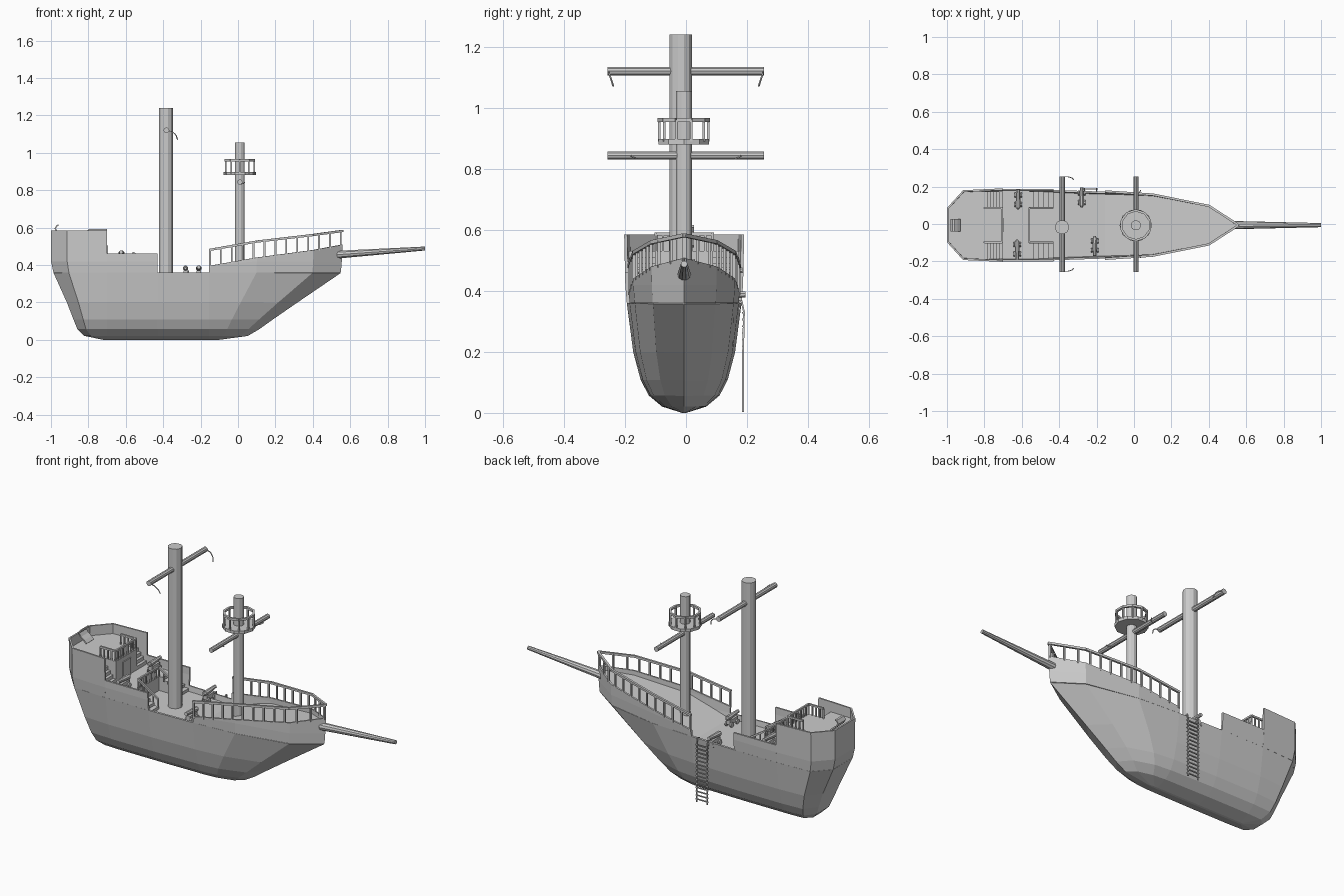
import bpy, bmesh, math
from mathutils import Vector, Matrix

if "Cube" in bpy.data.objects:
    bpy.data.objects.remove(bpy.data.objects["Cube"])

YC = -0.006  # hull centre line
# hull waterlines: z, stern x, bow x, half width
LEVELS = [(.005, -.72, -.1, .006), (.025, -.82, .05, .07), (.06, -.855, .11, .112), (.11, -.875, .18, .138),
          (.2, -.91, .31, .162), (.36, -.982, .545, .183), (.42, -.995, .55, .188), (.6, -.995, .56, .192)]
# hull stations: x, share of half width
STATIONS = [(-1, .47), (-.915, .95), (-.7, 1), (-.43, 1), (-.155, .95), (.1, .86), (.4, .54), (.55, 0)]


def interp(x, table, k=1):
    if x <= table[0][0]:
        return table[0][k]
    for a, b in zip(table, table[1:]):
        if x <= b[0]:
            return a[k] + (b[k] - a[k]) * (x - a[0]) / (b[0] - a[0])
    return table[-1][k]


def station_x(i, z):
    x = STATIONS[i][0]
    if x < -.7:
        return -.7 + (x + .7) / -.3 * (interp(z, LEVELS, 1) + .7)
    if x > -.155:
        return -.155 + (x + .155) / .705 * (interp(z, LEVELS, 2) + .155)
    return x


def hull_pt(i, side, z):
    return Vector((station_x(i, z), YC + side * STATIONS[i][1] * interp(z, LEVELS, 3), z))


def half(x, z):
    return interp(x, [(station_x(i, z), s[1]) for i, s in enumerate(STATIONS)]) * interp(z, LEVELS, 3)


def finish(name, bm, solid=0):
    bmesh.ops.recalc_face_normals(bm, faces=bm.faces)
    me = bpy.data.meshes.new(name)
    bm.to_mesh(me)
    bm.free()
    ob = bpy.data.objects.new(name, me)
    bpy.context.collection.objects.link(ob)
    if solid:
        m = ob.modifiers.new("thickness", 'SOLIDIFY')
        m.thickness, m.offset = solid, 0
    return ob


def rod(bm, a, b, r1, r2=None, n=4):
    a, b = Vector(a), Vector(b)
    d = b - a
    rot = d.to_track_quat('Z', 'Y').to_matrix().to_4x4() @ Matrix.Rotation(math.pi / n, 4, 'Z')
    bmesh.ops.create_cone(bm, cap_ends=True, segments=n, radius1=r1, radius2=r1 if r2 is None else r2,
                          depth=d.length, matrix=Matrix.Translation((a + b) / 2) @ rot)


def path(bm, pts, r, n=4):
    for a, b in zip(pts, pts[1:]):
        rod(bm, a, b, r, n=n)


def box(bm, x0, x1, y0, y1, z0, z1):
    m = Matrix.Translation(((x0 + x1) / 2, (y0 + y1) / 2, (z0 + z1) / 2)) @ Matrix.Diagonal((x1 - x0, y1 - y0, z1 - z0, 1))
    bmesh.ops.create_cube(bm, size=1, matrix=m)


def skin(bm, rows, closed=False):
    vs = [[bm.verts.new(p) for p in row] for row in rows]
    n = len(rows[0])
    for a, b in zip(vs, vs[1:]):
        for j in range(n if closed else n - 1):
            k = (j + 1) % n
            bm.faces.new((a[j], a[k], b[k], b[j]))
    return vs


# hull shell
loop = [(i, 1) for i in range(8)] + [(i, -1) for i in range(6, -1, -1)]
bm = bmesh.new()
rows = skin(bm, [[hull_pt(i, s, l[0]) for i, s in loop] for l in LEVELS[:6]], True)
bm.faces.new(rows[0])
finish("hull", bm, .01)

# raised bulwarks: stern castle, quarterdeck sides, bow
SHEER = [(-.155, .395), (.1, .44), (.4, .48), (.56, .51)]
stern = [(2, 1), (1, 1), (0, 1), (0, -1), (1, -1), (2, -1)]
bow = [(i, 1) for i in range(4, 8)] + [(i, -1) for i in (6, 5, 4)]
for name, ids, top in (("stern_bulwark", stern, .585), ("quarter_bulwark_left", [(2, 1), (3, 1)], .46),
                       ("quarter_bulwark_right", [(2, -1), (3, -1)], .46), ("bow_bulwark", bow, None)):
    bm = bmesh.new()
    tops = [top or interp(STATIONS[i][0], SHEER) for i, s in ids]
    skin(bm, [[hull_pt(i, s, .36) for i, s in ids],
              [hull_pt(i, s, min(.42, t)) for (i, s), t in zip(ids, tops)],
              [hull_pt(i, s, t + .0001) for (i, s), t in zip(ids, tops)]])
    finish(name, bm, .01)

# stepped deck, rising toward the bow
bm = bmesh.new()
DECK = [(-.99, .53), (-.915, .53), (-.8, .53), (-.8, .41), (-.56, .41), (-.56, .33),
        (-.155, .33), (.1, .41), (.4, .455), (.545, .485)]
skin(bm, [[(x, YC + s * half(x, z), z) for x, z in DECK] for s in (1, -1)])
finish("deck", bm)

# stern cabin with door
bm = bmesh.new()
box(bm, -.8, -.7, YC - .095, YC + .095, .41, .53)
finish("cabin", bm)
bm = bmesh.new()
box(bm, -.702, -.694, YC - .035, YC + .035, .41, .505)
finish("cabin_door", bm)

# stairs on both sides
for name, x0, x1, z0, z1, n in (("poop_stairs", -.7, -.8, .41, .53, 6), ("quarter_stairs", -.43, -.56, .33, .41, 5)):
    bm = bmesh.new()
    for s in (1, -1):
        for k in range(n):
            a, b = x0 + (x1 - x0) * k / n, x1
            y = sorted((YC + s * .095, YC + s * .18))
            box(bm, b, a, y[0], y[1], z0 + (z1 - z0) * k / n, z0 + (z1 - z0) * (k + 1) / n)
    finish(name, bm)


def railing(name, pts, height, counts):
    bm = bmesh.new()
    up = Vector((0, 0, height))
    pts = [Vector(p) for p in pts]
    for a, b, n in zip(pts, pts[1:], counts):
        rod(bm, a + up, b + up, .007)
        for k in range(n + 1):
            p = a.lerp(b, k / n)
            rod(bm, p, p + up, .005)
    finish(name, bm)


yl, yr = YC + .092, YC - .092
railing("poop_railing", [(-.8, yl, .53), (-.705, yl, .53), (-.705, yr, .53), (-.8, yr, .53)], .057, (4, 8, 4))
railing("quarter_railing", [(-.435, yl, .33), (-.56, yl, .41), (-.56, yr, .41), (-.435, yr, .33)], .055, (4, 8, 4))

# bow railing following the sheer
RAIL = [(-.155, .48), (.1, .525), (.4, .56), (.56, .582)]
bm = bmesh.new()
for s in (1, -1):
    path(bm, [(x, YC + s * (half(x, .5)), z) for x, z in RAIL], .0085)
    for k in range(13):
        x = -.15 + .7 * k / 12
        y = YC + s * half(x, .5)
        rod(bm, (x, y, interp(x, SHEER) - .01), (x, y, interp(x, RAIL)), .0065)
finish("bow_railing", bm)

# masts, yards, bowsprit
for name, a, b, r1, r2, n in (
        ("main_mast", (-.385, -.017, .32), (-.385, -.017, 1.24), .038, .038, 12),
        ("fore_mast", (.01, -.007, .37), (.01, -.007, 1.055), .027, .027, 12),
        ("main_yard", (-.383, -.257, 1.12), (-.383, .255, 1.12), .015, .015, 10),
        ("fore_yard", (.01, -.257, .843), (.01, .255, .843), .014, .014, 10),
        ("bowsprit", (.53, YC, .455), (1, YC, .488), .022, .011, 10)):
    bm = bmesh.new()
    rod(bm, a, b, r1, r2, n)
    finish(name, bm)

# loose rope ends on the yards
bm = bmesh.new()
for s in (1, -1):
    path(bm, [(-.38, s * .253, 1.12), (-.35, s * .252, 1.112), (-.332, s * .246, 1.095), (-.323, s * .238, 1.07)], .003)
    path(bm, [(.015, s * .16, .832), (.03, s * .17, .836), (.035, s * .18, .843)], .003)
finish("rope_ends", bm)

# crow's nest
bm = bmesh.new()
c = Vector((.01, -.007, 0))
rod(bm, c + Vector((0, 0, .88)), c + Vector((0, 0, .898)), .087, n=10)
ring = [c + Vector((.08 * math.cos(t), .08 * math.sin(t), .96)) for t in [math.pi * (2 * k + 1) / 10 for k in range(10)]]
path(bm, ring + ring[:1], .0085)
for p in ring:
    rod(bm, (p.x, p.y, .89), p, .006)
finish("crows_nest", bm)

# cannons on wheeled carriages
for k, (x, y, z, s) in enumerate(((-.62, .13, .41, 1), (-.625, -.135, .41, -1), (-.28, .14, .33, 1), (-.21, -.115, .33, -1))):
    bm = bmesh.new()
    rod(bm, (x, y - s * .04, z + .052), (x, y + s * .055, z + .058), .015, .01, 8)
    rod(bm, (x, y - s * .052, z + .052), (x, y - s * .04, z + .052), .006, .012, 8)
    box(bm, x - .012, x + .012, y - .035, y + .035, z + .014, z + .04)
    for dx in (-1, 1):
        for dy in (-.025, .025):
            rod(bm, (x + dx * .012, y + dy, z + .014), (x + dx * .02, y + dy, z + .014), .014, n=8)
    finish("cannon_%d" % (k + 1), bm)

# rope ladder over the side
bm = bmesh.new()
for x in (-.265, -.2):
    path(bm, [(x, .165, .362), (x, .182, .368), (x, .19, .33), (x, .187, .2), (x, .187, .003)], .004)
for k in range(15):
    z = .02 + k * .022
    rod(bm, (-.272, .187, z), (-.193, .187, z), .004)
finish("rope_ladder", bm)

# curved stern bench
bm = bmesh.new()
prof = [(-.93, .545), (-.945, .56), (-.965, .575), (-.978, .595), (-.968, .61), (-.96, .612)]
skin(bm, [[(x, YC + s * .033, z) for x, z in prof] for s in (1, -1)])
finish("stern_bench", bm, .008)
